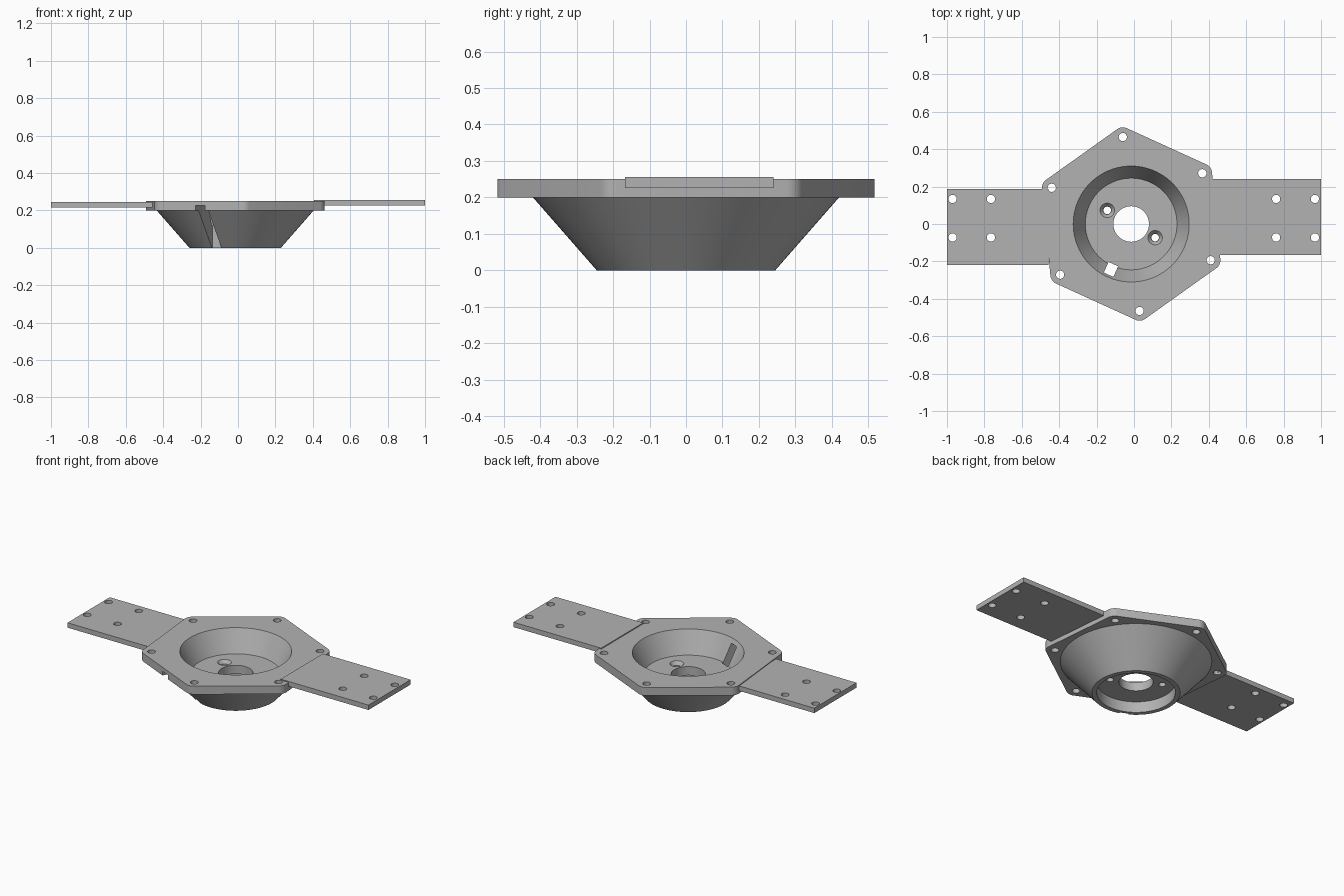
import bpy, bmesh
from math import sin, cos, radians, pi
from mathutils import Matrix, Vector

if "Cube" in bpy.data.objects:
    bpy.data.objects.remove(bpy.data.objects["Cube"], do_unlink=True)

grey = bpy.data.materials.new("plain_grey")
grey.use_nodes = True
colour = (0.45, 0.45, 0.45, 1)
grey.diffuse_color = colour
grey.node_tree.nodes["Principled BSDF"].inputs["Base Color"].default_value = colour

CX = -0.015                                  # bowl axis
ANGLES = [radians(95.5 + 60 * i) for i in range(6)]


def finish(name, bm):
    bmesh.ops.recalc_face_normals(bm, faces=bm.faces)
    mesh = bpy.data.meshes.new(name)
    bm.to_mesh(mesh)
    bm.free()
    obj = bpy.data.objects.new(name, mesh)
    bpy.context.collection.objects.link(obj)
    mesh.materials.append(grey)
    return obj


def cone(name, x, y, z0, z1, r0, r1, n=96):
    bm = bmesh.new()
    bmesh.ops.create_cone(bm, cap_ends=True, segments=n, radius1=r0, radius2=r1,
                          depth=z1 - z0,
                          matrix=Matrix.Translation((x, y, (z0 + z1) / 2)))
    return finish(name, bm)


def box(name, x, y, z, turn=0.0):
    # x, y, z are (low, high) spans, turned about the bowl axis
    bm = bmesh.new()
    bmesh.ops.create_cube(bm, size=1)
    for v in bm.verts:
        v.co = Vector([s[0] + (c + 0.5) * (s[1] - s[0]) for s, c in zip((x, y, z), v.co)])
    if turn:
        move = Matrix.Translation((CX, 0, 0)) @ Matrix.Rotation(turn, 4, "Z")
        bmesh.ops.transform(bm, matrix=move, verts=bm.verts)
    return finish(name, bm)


def combine(target, tool, operation="DIFFERENCE"):
    mod = target.modifiers.new("cut", "BOOLEAN")
    mod.object, mod.operation, mod.solver = tool, operation, "EXACT"
    bpy.context.view_layer.objects.active = target
    bpy.ops.object.modifier_apply(modifier=mod.name)
    bpy.data.objects.remove(tool, do_unlink=True)


def smooth(obj):
    bpy.ops.object.select_all(action="DESELECT")
    obj.select_set(True)
    bpy.context.view_layer.objects.active = obj
    bpy.ops.object.shade_smooth_by_angle(angle=radians(25))


# Six-cornered flange with rounded tips
bm = bmesh.new()
ring = []
for a in ANGLES:
    for k in range(9):
        t = a + radians(-30 + 7.5 * k)
        ring.append(bm.verts.new((CX + 0.467 * cos(a) + 0.052 * cos(t),
                                  0.467 * sin(a) + 0.052 * sin(t), 0.2)))
base = bm.faces.new(ring)
top = bmesh.ops.extrude_face_region(bm, geom=[base])["geom"]
bmesh.ops.translate(bm, vec=(0, 0, 0.05),
                    verts=[g for g in top if isinstance(g, bmesh.types.BMVert)])
body = finish("flanged_bowl", bm)

# Tapered bowl under the flange, then its cavity, base recess and centre hole
combine(body, cone("bowl", CX, 0, 0, 0.22, 0.245, 0.4375), "UNION")
combine(body, cone("cavity", CX, 0, 0.12, 0.28, 0.245, 0.325))
combine(body, cone("recess", CX, 0, -0.05, 0.067, 0.218, 0.218))
combine(body, cone("centre_hole", CX, 0, 0.03, 0.2, 0.095, 0.095))

# Radial cable slot at the front
combine(body, box("slot", (0.235, 0.7), (-0.028, 0.028), (-0.1, 0.225), radians(246)))

# Flange bolt holes
for a in ANGLES:
    combine(body, cone("bolt_hole", CX + 0.467 * cos(a), 0.467 * sin(a),
                       0.1, 0.3, 0.022, 0.022, 32))

# Countersunk floor screw holes
for s in (-1, 1):
    x, y = CX + s * 0.128, -s * 0.073
    combine(body, cone("screw_hole", x, y, 0.03, 0.2, 0.02, 0.02, 32))
    combine(body, cone("countersink", x, y, 0.1, 0.13, 0.022, 0.047, 32))
smooth(body)

# Side arms with four holes each
arms = [("right_arm", (-1, -0.456), (-0.22, 0.188), (0.215, 0.245), (-0.97, -0.765)),
        ("left_arm", (0.406, 1), (-0.167, 0.24), (0.226, 0.256), (0.76, 0.967))]
for name, xs, ys, zs, columns in arms:
    arm = box(name, xs, ys, zs)
    for hx in columns:
        for hy in (0.134, -0.072):
            combine(arm, cone("arm_hole", hx, hy, 0.1, 0.4, 0.022, 0.022, 32))
    smooth(arm)
